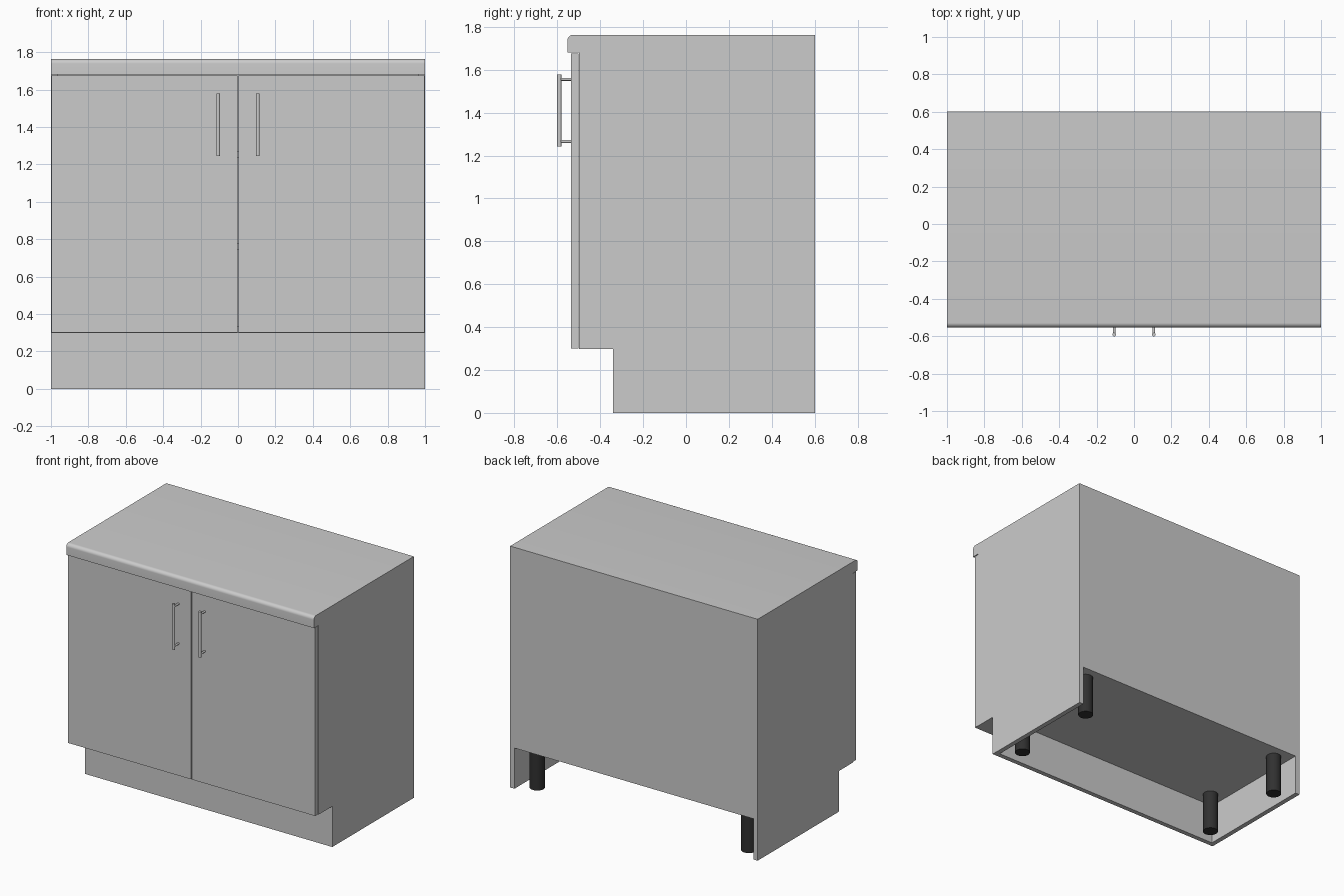
import bpy, bmesh, math

if "Cube" in bpy.data.objects:
    bpy.data.objects.remove(bpy.data.objects["Cube"])

T = 0.035            # board thickness
BACK = 0.601         # rear face
FRONT = -0.50        # front of carcass, behind the doors
FLOOR = 0.297        # underside of the cabinet floor
TOP = 1.68           # underside of the worktop


def finish(name, bm):
    bmesh.ops.recalc_face_normals(bm, faces=bm.faces)
    mesh = bpy.data.meshes.new(name)
    bm.to_mesh(mesh)
    bm.free()
    obj = bpy.data.objects.new(name, mesh)
    bpy.context.collection.objects.link(obj)
    return obj


def extrude_x(name, profile, x0, x1):
    """Extrude a (y, z) profile from x0 to x1."""
    bm = bmesh.new()
    face = bm.faces.new([bm.verts.new((x0, y, z)) for y, z in profile])
    ext = bmesh.ops.extrude_face_region(bm, geom=[face])
    moved = [v for v in ext["geom"] if isinstance(v, bmesh.types.BMVert)]
    bmesh.ops.translate(bm, verts=moved, vec=(x1 - x0, 0, 0))
    return finish(name, bm)


def board(name, x0, x1, y0, y1, z0, z1):
    return extrude_x(name, [(y0, z0), (y1, z0), (y1, z1), (y0, z1)], x0, x1)


def smooth(obj):
    bpy.ops.object.select_all(action='DESELECT')
    obj.select_set(True)
    bpy.context.view_layer.objects.active = obj
    bpy.ops.object.shade_smooth_by_angle()


def rod(name, radius, length, centre, along_y=False, sides=24):
    bpy.ops.mesh.primitive_cylinder_add(
        vertices=sides, radius=radius, depth=length, location=centre,
        rotation=(math.pi / 2 if along_y else 0, 0, 0))
    obj = bpy.context.object
    obj.name = name
    smooth(obj)
    return obj


# Side panels, notched for the toe kick
side = [(-0.34, 0), (BACK, 0), (BACK, TOP), (FRONT, TOP),
        (FRONT, FLOOR), (-0.34, FLOOR)]
extrude_x("left_side_panel", side, -1, -1 + T)
extrude_x("right_side_panel", side, 1 - T, 1)

# Carcass boards
inner = 1 - T
board("back_panel", -inner, inner, BACK - T, BACK, FLOOR, TOP)
board("cabinet_floor", -inner, inner, FRONT, BACK - T, FLOOR, FLOOR + T)
board("kick_board", -inner, inner, -0.34, -0.34 + T, 0, FLOOR)
for name, z in (("lower_shelf", 0.76), ("upper_shelf", 1.255)):
    board(name, -inner, inner, FRONT, BACK - T, z - T / 2, z + T / 2)

# Worktop with a rounded top front edge
r, top, lip = 0.025, 1.763, -0.553
arc = [(lip + r - r * math.cos(a), top - r + r * math.sin(a))
       for a in (i * math.pi / 16 for i in range(9))]
smooth(extrude_x("worktop", [(BACK, TOP), (lip, TOP)] + arc + [(BACK, top)], -1, 1))

# Legs
black = bpy.data.materials.new("black_plastic")
black.diffuse_color = (0.03, 0.03, 0.03, 1)
black.use_nodes = True
black.node_tree.nodes["Principled BSDF"].inputs["Base Color"].default_value = black.diffuse_color

for s, label in ((-1, "left"), (1, "right")):
    # Door and its bar handle
    x0, x1 = sorted((s * 0.003, s * 0.998))
    board(label + "_door", x0, x1, -0.536, FRONT - 0.001, 0.301, 1.676)
    hx = s * 0.106
    rod(label + "_handle_bar", 0.01, 0.335, (hx, -0.591, 1.411))
    for end, z in (("lower", 1.266), ("upper", 1.556)):
        rod(f"{label}_handle_{end}_post", 0.007, 0.055, (hx, -0.563, z), True, 16)
    for end, y in (("front", -0.19), ("back", 0.495)):
        leg = rod(f"{label}_{end}_leg", 0.052, FLOOR, (s * 0.855, y, FLOOR / 2), sides=32)
        leg.data.materials.append(black)
